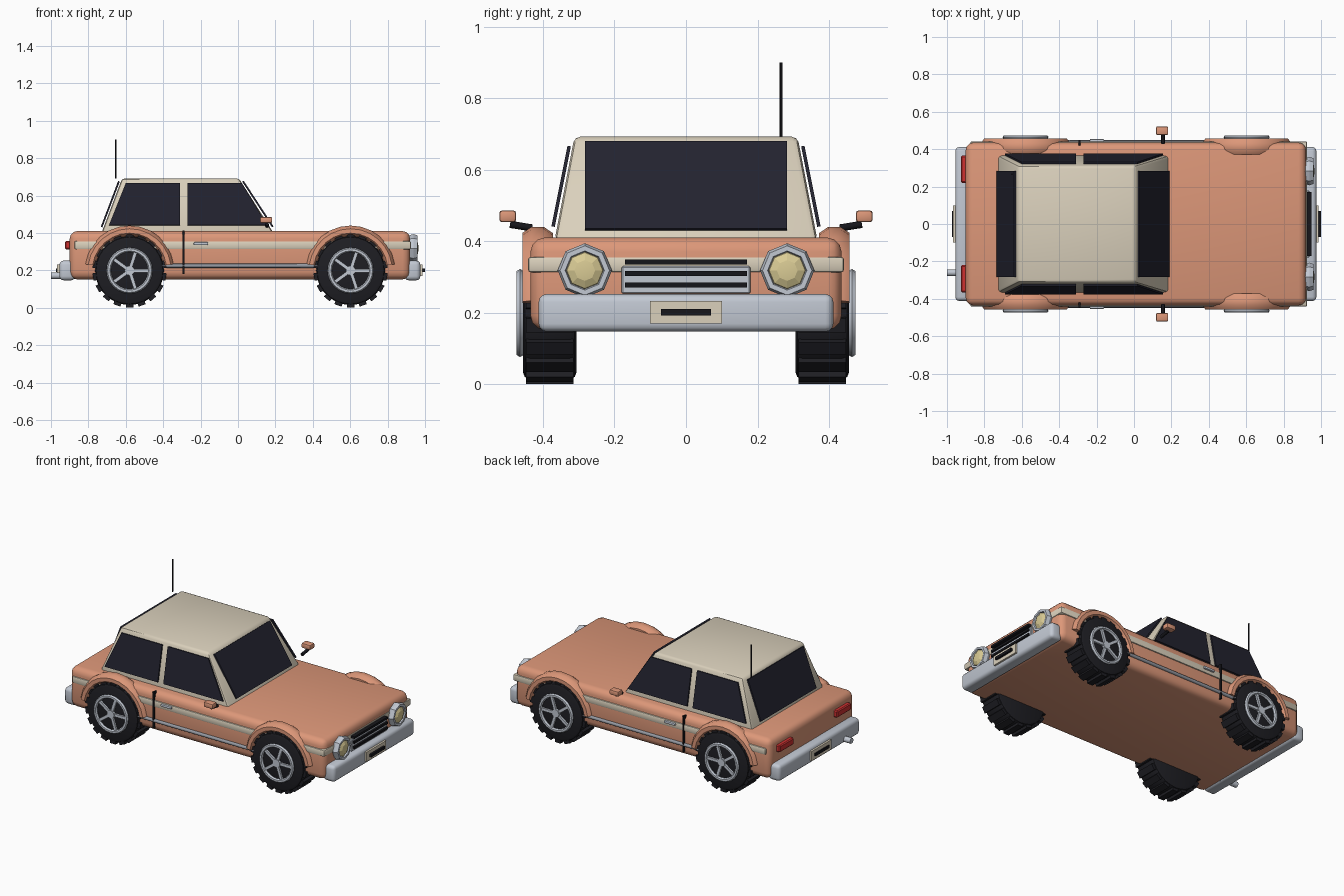
import bpy, bmesh, math
from mathutils import Vector, Matrix

if "Cube" in bpy.data.objects:
    bpy.data.objects.remove(bpy.data.objects["Cube"])

def mat(name, r, g, b):
    m = bpy.data.materials.new(name)
    m.diffuse_color = (r, g, b, 1)
    m.use_nodes = True
    m.node_tree.nodes["Principled BSDF"].inputs["Base Color"].default_value = m.diffuse_color
    return m

ORANGE = mat("copper paint", 0.72, 0.31, 0.19)
CREAM = mat("cream paint", 0.70, 0.63, 0.50)
GLASS = mat("dark glass", 0.016, 0.016, 0.028)
RUBBER = mat("tyre rubber", 0.013, 0.013, 0.017)
BLACK = mat("black trim", 0.008, 0.008, 0.011)
CHROME = mat("chrome", 0.54, 0.58, 0.65)
STEEL = mat("dull steel", 0.30, 0.32, 0.36)
LENS = mat("lamp glass", 0.70, 0.60, 0.30)
RED = mat("red lamp", 0.62, 0.03, 0.03)

def finish(name, bm, material, angle=35):
    bmesh.ops.recalc_face_normals(bm, faces=bm.faces)
    me = bpy.data.meshes.new(name)
    bm.to_mesh(me)
    bm.free()
    me.materials.append(material)
    me.shade_smooth()
    me.set_sharp_from_angle(angle=math.radians(angle))
    ob = bpy.data.objects.new(name, me)
    bpy.context.collection.objects.link(ob)
    return ob

def bevel(bm, width, segs):
    bmesh.ops.bevel(bm, geom=bm.edges[:], offset=width, segments=segs,
                    profile=0.5, affect='EDGES', clamp_overlap=True)

def add_box(bm, x0, x1, y0, y1, z0, z1):
    m = Matrix.Translation(((x0 + x1) / 2, (y0 + y1) / 2, (z0 + z1) / 2)) @ \
        Matrix.Diagonal((x1 - x0, y1 - y0, z1 - z0, 1))
    return bmesh.ops.create_cube(bm, size=1, matrix=m)['verts']

def box(name, x, y, z, material, width=0, segs=2):
    bm = bmesh.new()
    add_box(bm, *x, *y, *z)
    if width:
        bevel(bm, width, segs)
    return finish(name, bm, material)

def rod(name, a, b, r, material, sides=8):
    a, b = Vector(a), Vector(b)
    bm = bmesh.new()
    m = Matrix.Translation((a + b) / 2) @ (b - a).to_track_quat('Z', 'Y').to_matrix().to_4x4()
    bmesh.ops.create_cone(bm, cap_ends=True, segments=sides, radius1=r, radius2=r,
                          depth=(b - a).length, matrix=m)
    return finish(name, bm, material, 50)

def plate(name, pts, outward, material, thick=0.0095):
    # thin slab standing proud of a sloping panel
    bm = bmesh.new()
    pts = [Vector(p) for p in pts]
    n = (pts[1] - pts[0]).cross(pts[2] - pts[0]).normalized()
    if n.dot(Vector(outward)) < 0:
        n = -n
    lo = [bm.verts.new(p) for p in pts]
    hi = [bm.verts.new(p + n * thick) for p in pts]
    bm.faces.new(lo)
    bm.faces.new(hi)
    for i in range(4):
        j = (i + 1) % 4
        bm.faces.new((lo[i], lo[j], hi[j], hi[i]))
    return finish(name, bm, material)

def sweep(bm, centre, axis_u, axis_v, axis_w, R, ru, rw, a0, a1, steps, sides, phase=0):
    # elliptical section swept round an arc in the u-v plane
    centre, u, v, w = map(Vector, (centre, axis_u, axis_v, axis_w))
    closed = abs(a1 - a0) >= 2 * math.pi - 1e-4
    rings = []
    for i in range(steps if closed else steps + 1):
        a = a0 + (a1 - a0) * i / steps
        d = u * math.cos(a) + v * math.sin(a)
        rings.append([bm.verts.new(centre + d * (R + ru * math.cos(t)) + w * rw * math.sin(t))
                      for t in (phase + 2 * math.pi * k / sides for k in range(sides))])
    for i in range(steps):
        p, q = rings[i], rings[(i + 1) % len(rings)]
        for k in range(sides):
            l = (k + 1) % sides
            bm.faces.new((p[k], p[l], q[l], q[k]))
    if not closed:
        bm.faces.new(rings[0])
        bm.faces.new(rings[-1])

X, Y, Z = (1, 0, 0), (0, 1, 0), (0, 0, 1)
TAU = 2 * math.pi

# body and belt stripe
box("body", (-0.90, 0.92), (-0.435, 0.435), (0.152, 0.41), ORANGE, 0.04, 3)
box("belt_stripe", (-0.875, 0.925), (-0.442, 0.442), (0.313, 0.356), CREAM, 0.008, 2)

# tapered cabin
bm = bmesh.new()
for v in add_box(bm, -0.73, 0.19, -0.368, 0.368, 0.40, 0.692):
    if v.co.z > 0.5:
        v.co.x = 0.005 if v.co.x > 0 else -0.62
        v.co.y = math.copysign(0.312, v.co.y)
bevel(bm, 0.016, 2)
finish("cabin", bm, CREAM)

# windows
plate("windscreen", [(0.182, -0.283, 0.43), (0.182, 0.283, 0.43),
                     (0.022, 0.283, 0.675), (0.022, -0.283, 0.675)], X, GLASS)
plate("rear_window", [(-0.725, -0.283, 0.43), (-0.725, 0.283, 0.43),
                      (-0.632, 0.283, 0.675), (-0.632, -0.283, 0.675)], (-1, 0, 0), GLASS)
for s, side in ((-1, "right"), (1, "left")):
    yb, yt = s * 0.367, s * 0.322
    for nm, b0, b1, t0, t1 in (("rear", -0.69, -0.31, -0.60, -0.31),
                               ("front", -0.27, 0.155, -0.27, 0.02)):
        plate(f"{side}_{nm}_side_window", [(b0, yb, 0.44), (b1, yb, 0.44),
                                           (t1, yt, 0.665), (t0, yt, 0.665)], (0, s, 0), GLASS)

# bumpers, plates and exhaust
box("front_bumper", (0.89, 0.975), (-0.412, 0.412), (0.147, 0.252), CHROME, 0.022, 3)
box("rear_bumper", (-0.955, -0.87), (-0.412, 0.412), (0.147, 0.252), CHROME, 0.022, 3)
for s, end, x in ((1, "front", 0.97), (-1, "rear", 0.95)):
    box(f"{end}_plate", sorted((s * x, s * (x + 0.017))), (-0.1, 0.1), (0.17, 0.232), CREAM)
    box(f"{end}_plate_bar", sorted((s * (x + 0.01), s * (x + (0.03 if s > 0 else 0.024)))),
        (-0.07, 0.07), (0.192, 0.21), BLACK)
rod("exhaust", (-0.85, -0.26, 0.172), (-1.0, -0.26, 0.172), 0.018, CHROME, 10)

# grille
box("grille", (0.90, 0.938), (-0.18, 0.18), (0.253, 0.33), CHROME, 0.004, 1)
for i, z in enumerate((0.277, 0.31, 0.342)):
    box(f"grille_slat_{i + 1}", (0.915, 0.95), (-0.17, 0.17), (z - 0.007, z + 0.007), BLACK)

for s, side in ((-1, "right"), (1, "left")):
    # lamps
    c = Vector((0.937, s * 0.283, 0.318))
    bm = bmesh.new()
    sweep(bm, c, Y, Z, X, 0.062, 0.014, 0.025, 0, TAU, 8, 6)
    finish(f"{side}_headlamp_ring", bm, CHROME, 30)
    bm = bmesh.new()
    bmesh.ops.create_uvsphere(bm, u_segments=8, v_segments=6, radius=0.058,
        matrix=Matrix.Translation(c) @ Matrix.Diagonal((0.5, 1, 1, 1)) @ Matrix.Rotation(math.pi / 2, 4, 'Y'))
    finish(f"{side}_headlamp_lens", bm, LENS, 20)
    box(f"{side}_tail_lamp", (-0.925, -0.88), sorted((s * 0.22, s * 0.365)), (0.313, 0.357), RED, 0.006, 1)

    # door trim and sill strip
    box(f"{side}_door_seam", (-0.296, -0.287), sorted((s * 0.42, s * 0.447)), (0.18, 0.412), BLACK)
    box(f"{side}_door_handle", (-0.237, -0.16), sorted((s * 0.43, s * 0.454)), (0.335, 0.351), CHROME, 0.005, 2)
    rod(f"{side}_sill_strip", (-0.43, s * 0.437, 0.225), (0.46, s * 0.437, 0.225), 0.011, STEEL)

    # door mirror
    rod(f"{side}_mirror_arm", (0.155, s * 0.43, 0.437), (0.155, s * 0.492, 0.447), 0.010, BLACK)
    box(f"{side}_mirror", (0.118, 0.183), sorted((s * 0.475, s * 0.522)), (0.453, 0.486), ORANGE, 0.008, 2)

    for x, end in ((0.602, "front"), (-0.58, "rear")):
        tag = f"{side}_{end}"
        hub = Vector((x, 0, 0.199))
        at = lambda y: hub + Vector((0, s * y, 0))
        # wheel arch
        bm = bmesh.new()
        sweep(bm, (x, s * 0.415, 0.2), X, Z, Y, 0.211, 0.031, 0.046,
              math.radians(8), math.radians(172), 12, 8, math.pi / 8)
        finish(f"{tag}_wheel_arch", bm, ORANGE, 50)
        # tyre
        bm = bmesh.new()
        bmesh.ops.create_cone(bm, cap_ends=True, segments=28, radius1=0.184, radius2=0.184, depth=0.15,
            matrix=Matrix.Translation(at(0.381)) @ Matrix.Rotation(math.pi / 2, 4, 'X'))
        rims = [e for e in bm.edges if abs(e.verts[0].co.y - e.verts[1].co.y) < 1e-4]
        bmesh.ops.bevel(bm, geom=rims, offset=0.018, segments=2, profile=0.5, affect='EDGES')
        finish(f"{tag}_tyre", bm, RUBBER)
        # tread blocks
        bm = bmesh.new()
        n = 18
        for k in range(n):
            vs = add_box(bm, -0.02, 0.02, -0.066, 0.066, -0.198, -0.165)
            bmesh.ops.transform(bm, verts=vs, matrix=Matrix.Translation(at(0.381)) @
                                Matrix.Rotation(TAU * k / n, 4, 'Y'))
        finish(f"{tag}_tread", bm, RUBBER)
        # rim, spokes and hub
        bm = bmesh.new()
        sweep(bm, at(0.464), X, Z, Y, 0.111, 0.012, 0.012, 0, TAU, 24, 6)
        for k in range(5):
            vs = add_box(bm, -0.009, 0.009, -0.008, 0.008, 0.015, 0.108)
            bmesh.ops.transform(bm, verts=vs, matrix=Matrix.Translation(at(0.46)) @
                                Matrix.Rotation(TAU * k / 5 + TAU / 4, 4, 'Y'))
        bmesh.ops.create_cone(bm, cap_ends=True, segments=12, radius1=0.026, radius2=0.026, depth=0.026,
            matrix=Matrix.Translation(at(0.459)) @ Matrix.Rotation(math.pi / 2, 4, 'X'))
        finish(f"{tag}_wheel_rim", bm, CHROME)

# aerial
rod("aerial", (-0.653, 0.266, 0.69), (-0.653, 0.266, 0.9), 0.004, BLACK, 6)
